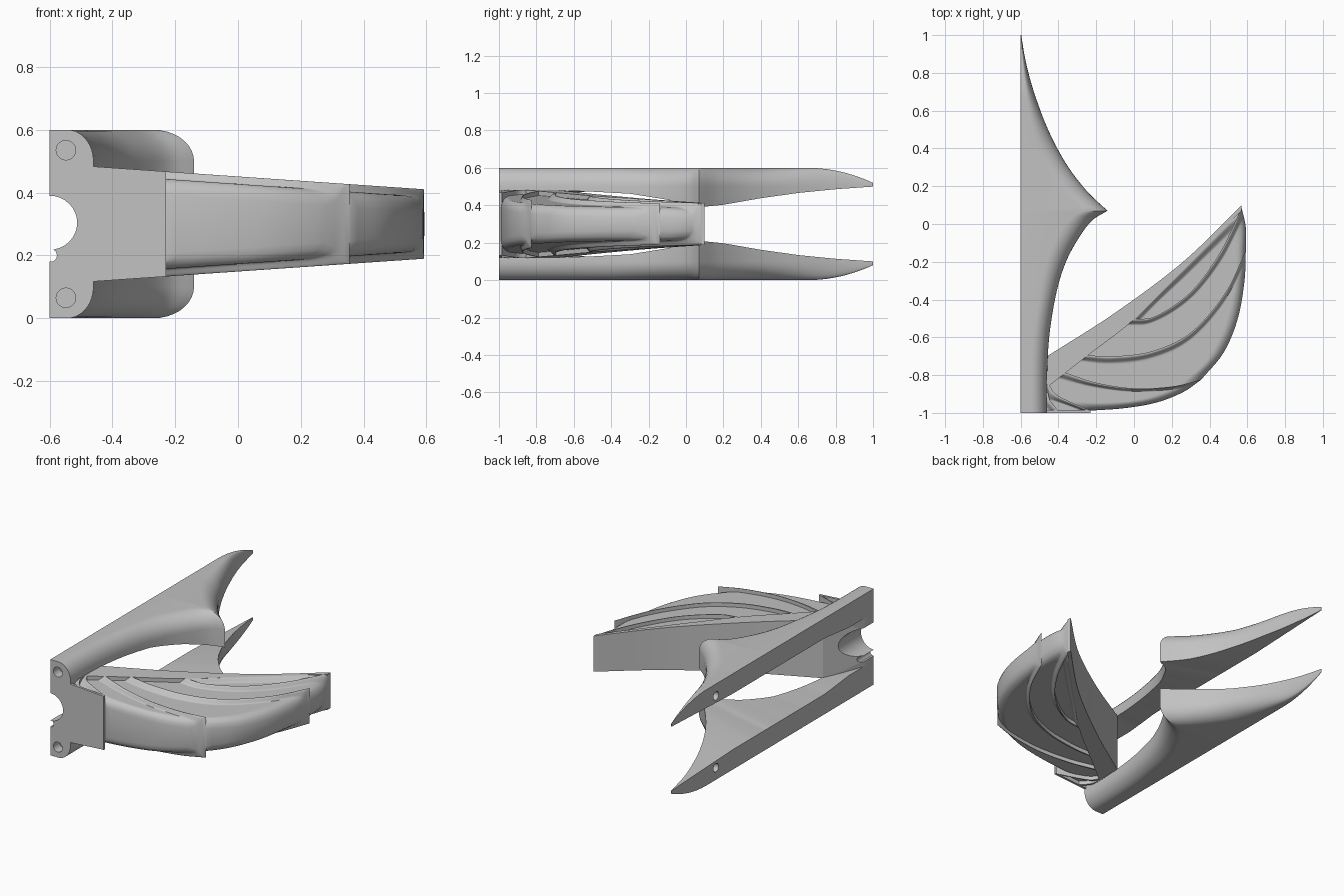
import bpy, bmesh, math
from mathutils import Vector

if "Cube" in bpy.data.objects:
    bpy.data.objects.remove(bpy.data.objects["Cube"])

MID = 0.3  # mirror height of the whole guard
grey = bpy.data.materials.new("plain grey")
grey.diffuse_color = (0.54, 0.54, 0.54, 1)
grey.use_nodes = True
grey.node_tree.nodes["Principled BSDF"].inputs["Base Color"].default_value = grey.diffuse_color


def finish(name, verts, faces, angle=35):
    me = bpy.data.meshes.new(name)
    me.from_pydata(verts, [], faces)
    bm = bmesh.new()
    bm.from_mesh(me)
    bmesh.ops.remove_doubles(bm, verts=bm.verts, dist=0.0002)
    bmesh.ops.recalc_face_normals(bm, faces=bm.faces)
    bm.to_mesh(me)
    bm.free()
    me.materials.append(grey)
    ob = bpy.data.objects.new(name, me)
    bpy.context.collection.objects.link(ob)
    bpy.ops.object.select_all(action='DESELECT')
    ob.select_set(True)
    bpy.context.view_layer.objects.active = ob
    bpy.ops.object.shade_smooth_by_angle(angle=math.radians(angle))
    return ob


def curve(pts, n):
    """Smooth curve through pts, n + 1 samples."""
    p = [Vector(q) for q in pts]
    p = [2 * p[0] - p[1]] + p + [2 * p[-1] - p[-2]]
    out = []
    for k in range(n + 1):
        f = k / n * (len(p) - 3)
        i = min(int(f), len(p) - 4)
        t = f - i
        a, b, c, d = p[i:i + 4]
        out.append(0.5 * (2 * b + (c - a) * t + (2 * a - 5 * b + 4 * c - d) * t * t
                          + (3 * b - a - 3 * c + d) * t ** 3))
    return out


def interp(x, table):
    for (x0, y0), (x1, y1) in zip(table, table[1:]):
        if x <= x1:
            return y0 + (y1 - y0) * (x - x0) / (x1 - x0)
    return table[-1][1]


# ---- Rails: lofted sections with a rounded outer shoulder ----
plan = curve([(-.46, -1), (-.46, -.8), (-.447, -.58), (-.41, -.36), (-.36, -.2),
              (-.29, -.07), (-.22, .02), (-.14, .07)], 42)
plan += curve([(-.14, .07), (-.25, .175), (-.36, .32), (-.455, .5), (-.53, .7),
               (-.573, .86), (-.597, 1)], 36)[1:]


def rail(name, sign):
    verts, faces, m = [], [], 13
    for x, y in plan:
        top = 0.6 if y < .65 else 0.6 - .08 * ((y - .65) / .35) ** 2
        outer = interp(y, [(-1, .485), (-.8, .483), (-.5, .473), (-.3, .462), (-.1, .43),
                           (.07, .39), (.2, .403), (.4, .438), (.6, .466), (.8, .486), (1, .5)])
        inner = interp(y, [(-1, .45), (-.75, .45), (-.52, .475), (.4, .475), (1, .5)])
        w = x + .6
        a = min(w * .6, interp(y, [(-1, .085), (-.4, .085), (.07, .13), (1, .1)]))
        b = min(.1, (top - outer) * .9)
        sec = [(-.6, inner), (-.6, top)]
        sec += [(x - a + a * math.sin(k / 9 * math.pi / 2),
                 top - b + b * math.cos(k / 9 * math.pi / 2)) for k in range(10)]
        sec.append((x, outer))
        verts += [(sx, y, MID + sign * (sz - MID)) for sx, sz in sec]
    for i in range(len(plan) - 1):
        for j in range(m):
            k = (j + 1) % m
            faces.append((i * m + j, i * m + k, (i + 1) * m + k, (i + 1) * m + j))
    faces += [tuple(range(m)), tuple(range(len(verts) - m, len(verts)))]
    ob = finish(name, verts, faces)
    # Pin holes: one in the front end, one in the flat inner side
    for loc, rot, r in [((-.548, -1, .535), (math.pi / 2, 0, 0), .031),
                        ((-.6, .56, .525), (0, math.pi / 2, 0), .026)]:
        z = MID + sign * (loc[2] - MID)
        bpy.ops.mesh.primitive_cylinder_add(vertices=28, radius=r, depth=.12,
                                            location=(loc[0], loc[1], z), rotation=rot)
        cut = bpy.context.object
        cut.name = name + "_hole_cutter"
        cut.hide_render = True
        cut.hide_set(True)
        mod = ob.modifiers.new("hole", 'BOOLEAN')
        mod.operation, mod.solver, mod.object = 'DIFFERENCE', 'EXACT', cut


rail("upper_rail", 1)
rail("lower_rail", -1)

# ---- Root block: notched front profile with a slanted back ----
prof = [(-.6, .452), (-.46, .486), (-.46, .114), (-.6, .148), (-.6, .18)]
prof = [(-.6, .452)] + prof[1:]
prof += [(-.6 + .024 * math.sin(k / 6 * math.pi), .2 - .022 * math.cos(k / 6 * math.pi))
         for k in range(1, 6)]
prof += [(-.6 + .088 * math.sin(k / 16 * math.pi), .304 - .086 * math.cos(k / 16 * math.pi))
         for k in range(17)]
n = len(prof)
verts = [(x, -1, z) for x, z in prof] + [(x, -.9 + (x + .6) / .14 * .2, z) for x, z in prof]
faces = [tuple(range(n)), tuple(range(n, 2 * n))]
faces += [(i, (i + 1) % n, n + (i + 1) % n, n + i) for i in range(n)]
finish("root_block", verts, faces)


# ---- Wing: feathers as patches, mirrored in height ----
def height(x):
    return .183 - .073 * (x + .46) / 1.06


def slab(name, grid):
    """Closed solid from a grid of (x, y, half height)."""
    nu, nv = len(grid), len(grid[0])
    flat = [p for row in grid for p in row]
    verts = [(x, y, MID + h) for x, y, h in flat] + [(x, y, MID - h) for x, y, h in flat]
    off, faces = nu * nv, []
    for i in range(nu - 1):
        for j in range(nv - 1):
            q = (i * nv + j, i * nv + j + 1, (i + 1) * nv + j + 1, (i + 1) * nv + j)
            faces += [q, tuple(off + k for k in reversed(q))]
    rim = [j for j in range(nv)] + [i * nv + nv - 1 for i in range(1, nu)]
    rim += [(nu - 1) * nv + j for j in range(nv - 2, -1, -1)]
    rim += [i * nv for i in range(nu - 2, 0, -1)]
    faces += [(a, b, off + b, off + a) for a, b in zip(rim, rim[1:] + rim[:1])]
    finish(name, verts, faces, 40)


NT, NW = 44, 30
ridges = [curve(c, NT) for c in (
    [(0, -.5), (.56, .07)],
    [(0, -.505), (.12, -.485), (.3, -.36), (.45, -.16), (.57, .085)],
    [(-.25, -.695), (-.1, -.7), (.1, -.672), (.3, -.575), (.48, -.37), (.592, -.14)],
    [(-.37, -.785), (-.2, -.84), (0, -.87), (.2, -.86), (.355, -.825)],
    [(-.45, -.85), (-.4, -.91), (-.23, -.988)],
    [(-.46, -.86), (-.445, -.93), (-.4, -.99)],
    [(-.465, -.88), (-.465, -.94), (-.46, -.99)])]
edges = [curve(c, NW) for c in (
    [(.56, .07), (.57, .085)],
    [(.57, .085), (.592, -.02), (.592, -.14)],
    [(.592, -.14), (.585, -.3), (.55, -.5), (.475, -.68), (.355, -.825)],
    [(.355, -.825), (.26, -.89), (.12, -.945), (-.05, -.975), (-.23, -.988)],
    [(-.23, -.988), (-.4, -.99)],
    [(-.4, -.99), (-.46, -.99)])]


def feather(name, a, b, edge, rounded):
    start = [a[0].lerp(b[0], j / NW) for j in range(NW + 1)]
    grid = []
    for i in range(NT + 1):
        t, row = i / NT, []
        for j in range(NW + 1):
            w = (j / NW) ** 1.6          # finer near the raised ridge
            f = w * NW
            k = min(int(f), NW - 1)
            e, s = edge[k].lerp(edge[k + 1], f - k), start[k].lerp(start[k + 1], f - k)
            corner = a[0].lerp(b[0], w).lerp(edge[0].lerp(edge[-1], w), t)
            p = a[i].lerp(b[i], w) + s.lerp(e, t) - corner
            h = height(p.x)
            # raised cord along the back of the feather, then a shallow bowl
            d = (p - a[i]).length
            u = max(0, min(1, (d - .008) / .042))
            h -= .024 * u * u * (3 - 2 * u)
            # rounded outer rim, fading to a full-height tip at the ridge
            if rounded:
                q = max(0, 1 - (p - e).length / .12)
                h -= .05 * (1 - math.sqrt(1 - q * q)) * min(1, w / .2)
            row.append((p.x, p.y, h))
        grid.append(row)
    slab(name, grid)


for i, nm in enumerate(("back_feather", "upper_feather", "middle_feather",
                        "lower_feather", "front_feather", "root_feather")):
    feather(nm, ridges[i], ridges[i + 1], edges[i], i < 4)

# Spine strip along the straight back edge
back = curve([(-.46, -.7), (-.1, -.47), (.26, -.2), (.57, .1)], 30)
front = curve([(-.46, -.865), (-.25, -.7), (0, -.505), (.28, -.22), (.57, .07)], 30)
slab("wing_spine", [[(*a.lerp(b, k / 4), height(a.lerp(b, k / 4).x)) for k in range(5)]
                    for a, b in zip(back, front)])

# Flat front plate joining block and wing
slab("front_plate", [[(x, y, height(x)) for y in (-1, -.985)] for x in (-.47, -.35, -.23)])
